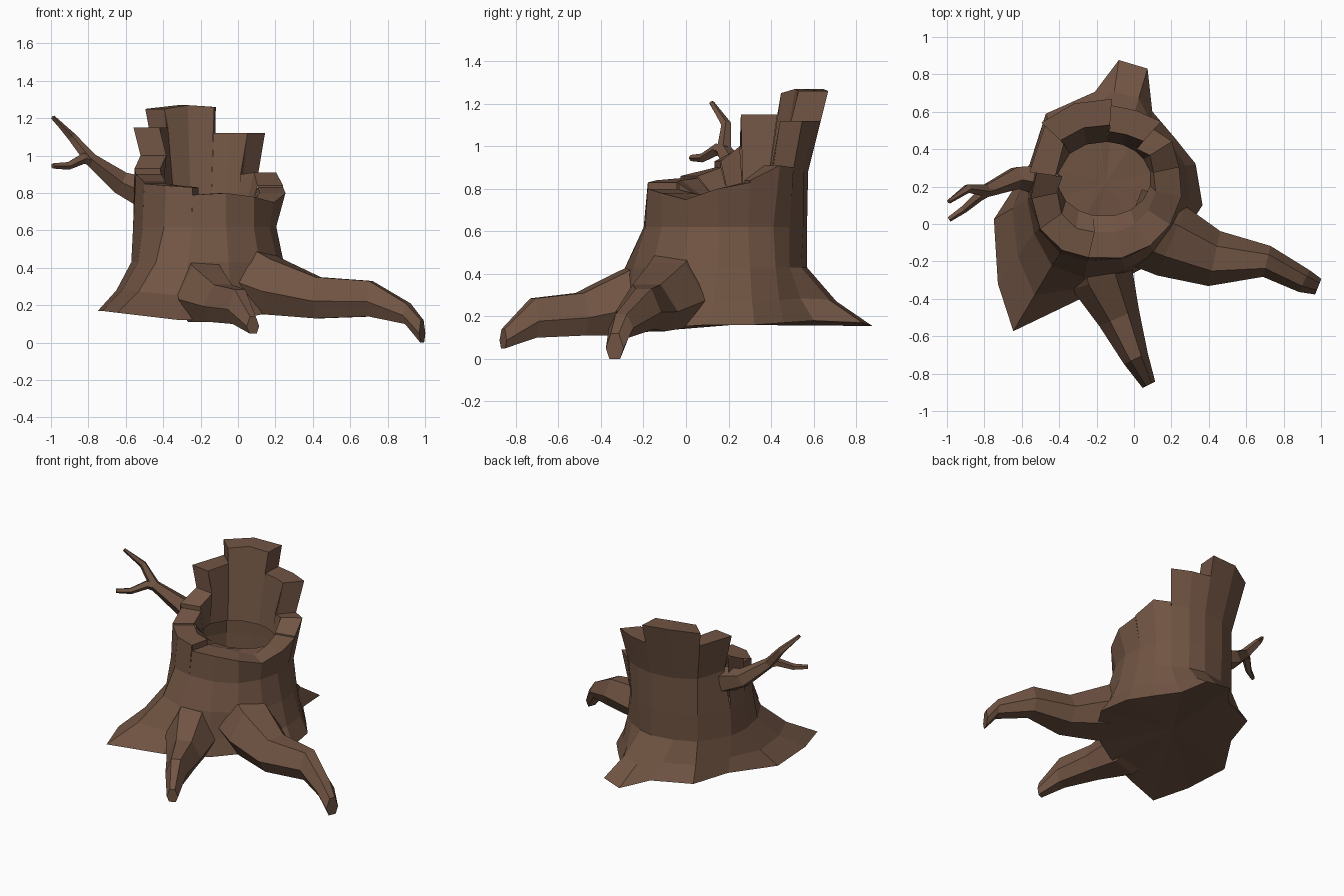
import bpy, bmesh
from math import radians, cos, sin, pi
from mathutils import Vector

if "Cube" in bpy.data.objects:
    bpy.data.objects.remove(bpy.data.objects["Cube"])

bark = bpy.data.materials.new("bark")
bark.diffuse_color = (0.165, 0.09, 0.057, 1)
bark.use_nodes = True
bark.node_tree.nodes["Principled BSDF"].inputs["Base Color"].default_value = bark.diffuse_color


def finish(bm, name):
    me = bpy.data.meshes.new(name)
    bm.to_mesh(me)
    bm.free()
    me.materials.append(bark)
    ob = bpy.data.objects.new(name, me)
    bpy.context.collection.objects.link(ob)
    return ob


def loft(name, rings):
    """Closed skin through rings of equal vertex count."""
    bm = bmesh.new()
    vs = [[bm.verts.new(p) for p in r] for r in rings]
    n = len(vs[0])
    for a, b in zip(vs, vs[1:]):
        for i in range(n):
            j = (i + 1) % n
            bm.faces.new((a[i], a[j], b[j], b[i]))
    bm.faces.new(vs[0])
    bm.faces.new(vs[-1])
    bmesh.ops.recalc_face_normals(bm, faces=bm.faces)
    return finish(bm, name)


# Trunk: 16 columns around a common centre
CX, CY, N = -0.15, 0.22, 16
base_ang = [-13, 12, 33, 57, 70, 84, 97, 131, 166, 198, 223, 238, 256, 284, 303, 325]
top_ang = [-10, 12, 32, 48, 67, 86, 112, 137, 172, 192, 215, 237, 257, 282, 305, 327]
base_r = [.53, .49, .44, .455, .65, .66, .49, .49, .42, .63, .79, .935, .65, .51, .50, .50]
base_z = [.16, .16, .17, .18, .17, .155, .18, .18, .18, .17, .17, .16, .12, .12, .15, .15]
low_r = [.40, .39, .38, .36, .35, .35, .35, .38, .41, .43, .47, .53, .52, .48, .46, .43]
mid_r = [.36, .35, .36, .36, .36, .35, .36, .38, .40, .42, .44, .45, .43, .42, .41, .38]
rim_r = [.41, .40, .41, .38, .36, .355, .36, .38, .345, .40, .43, .43, .41, .41, .41, .41]
# broken rim: start and end height of every segment
steps = [(.80, .83), (.84, .91), (.91, .90), (1.12, 1.12), (1.12, 1.12), (1.26, 1.27),
         (1.27, 1.25), (1.15, 1.15), (1.0, .93), (.90, .86), (.85, .84), (.84, .83),
         (.79, .80), (.80, .78), (.78, .75), (.75, .80)]


def polar(a, r, z):
    return Vector((CX + r * cos(radians(a)), CY + r * sin(radians(a)), z))


def rim(i, h, inset=0):
    return polar(top_ang[i], rim_r[i] + max(0, h - .88) * .25 - inset, h)


base = [polar(*t) for t in zip(base_ang, base_r, base_z)]
low = [polar(a, r, .43) for a, r in zip(top_ang, low_r)]
flare = [Vector((*b.lerp(l, .55).xy, b.z + (.43 - b.z) * .42)) for b, l in zip(base, low)]
mid = [polar(a, r, .62) for a, r in zip(top_ang, mid_r)]
mouth = [Vector((CX - .01 + .25 * cos(radians(a)), CY + .02 + .2 * sin(radians(a)), .77))
         for a in top_ang]

bm = bmesh.new()


def face(*pts):
    bm.faces.new([bm.verts.new(p) for p in pts])


for i in range(N):
    j = (i + 1) % N
    for a, b in ((base, flare), (flare, low), (low, mid)):
        face(a[i], a[j], b[j], b[i])
    h0, h1 = steps[i]
    o0, o1, n0, n1 = rim(i, h0), rim(j, h1), rim(i, h0, .14), rim(j, h1, .14)
    s0, s1 = mid[i], mid[j]
    if min(h0, h1) > 1:  # tall splinters bend outwards above a waist
        t0, t1 = rim(i, .88), rim(j, .88)
        face(s0, s1, t1, t0)
        s0, s1 = t0, t1
    face(s0, s1, o1, o0)
    face(o0, o1, n1, n0)
    face(n0, n1, mouth[j], mouth[i])
    h2 = steps[j][0]
    if abs(h2 - h1) > .005:
        face(o1, rim(j, h2), rim(j, h2, .14), n1)
    face(base[j], base[i], Vector((CX, CY, .16)))  # underside; the mouth stays open
bmesh.ops.remove_doubles(bm, verts=bm.verts, dist=.0005)
finish(bm, "hollow_trunk")


# Roots: six-sided undercut sections (x, y, width, top z, bottom z)
def root(name, secs):
    rings = []
    for k, (x, y, w, zt, zb) in enumerate(secs):
        p, q = secs[max(k - 1, 0)], secs[min(k + 1, len(secs) - 1)]
        d = Vector((q[0] - p[0], q[1] - p[1])).normalized()
        s = Vector((-d.y, d.x)) * w / 2
        zm = zb + (zt - zb) * .42
        rings.append([(x + s.x * f, y + s.y * f, z) for f, z in
                      ((-.6, zb), (.6, zb), (1, zm), (.45, zt), (-.45, zt), (-1, zm))])
    loft(name, rings)


root("right_root", [(-.03, .0, .40, .58, .2), (.2, -.09, .40, .45, .15), (.43, -.185, .30, .35, .13),
                    (.71, -.20, .17, .33, .14), (.91, -.305, .13, .21, .10), (.985, -.335, .09, .12, 0)])
root("front_root", [(-.22, -.05, .34, .52, .2), (-.17, -.3, .34, .41, .11), (-.08, -.5, .23, .31, .11),
                    (.01, -.72, .14, .285, .10), (.08, -.86, .075, .14, .05)])


# Branch: five-sided tapering limbs (x, y, z, radius)
def limb(name, pts):
    rings = []
    for k, (x, y, z, r) in enumerate(pts):
        p, q = pts[max(k - 1, 0)], pts[min(k + 1, len(pts) - 1)]
        rot = (Vector(q[:3]) - Vector(p[:3])).to_track_quat('Z', 'Y')
        rings.append([Vector((x, y, z)) + rot @ Vector((r * cos(t * 2 * pi / 5), r * sin(t * 2 * pi / 5), 0))
                      for t in range(5)])
    loft(name, rings)


limb("branch", [(-.49, .24, .80, .09), (-.63, .25, .855, .065), (-.79, .18, .98, .037),
                (-.89, .19, 1.10, .025), (-.99, .12, 1.205, .012)])
limb("branch_twig", [(-.77, .19, .97, .035), (-.83, .15, .985, .03), (-.91, .08, .945, .022), (-.99, .025, .945, .015)])
